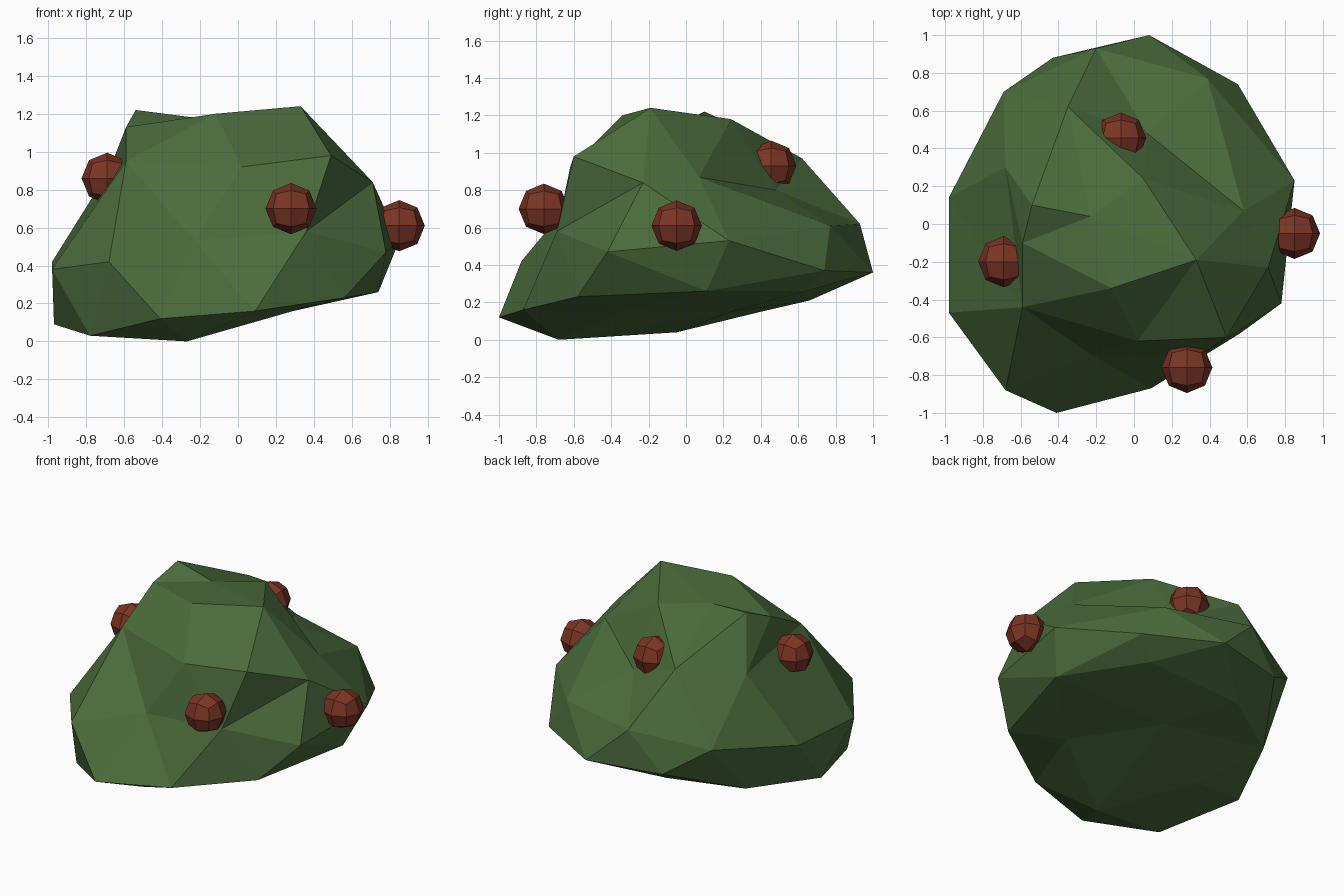
import bpy, bmesh
from mathutils import Vector

if "Cube" in bpy.data.objects:
    bpy.data.objects.remove(bpy.data.objects["Cube"])


def material(name, rgb):
    m = bpy.data.materials.new(name)
    m.diffuse_color = (*rgb, 1)
    m.use_nodes = True
    m.node_tree.nodes["Principled BSDF"].inputs["Base Color"].default_value = m.diffuse_color
    return m


def finish(name, bm, mat):
    bmesh.ops.recalc_face_normals(bm, faces=bm.faces)
    mesh = bpy.data.meshes.new(name)
    bm.to_mesh(mesh)
    bm.free()
    mesh.materials.append(mat)
    ob = bpy.data.objects.new(name, mesh)
    bpy.context.collection.objects.link(ob)
    return ob


leaf = material("leaf_green", (0.07, 0.15, 0.045))
red = material("berry_red", (0.2, 0.035, 0.018))

# Bush: control points in tiers, from the underside to the crown
underside = [(-.27, -.68, 0), (-.78, -.68, .03), (-.57, -.05, .04), (-.97, -.12, .09),
             (-.05, .24, .15), (.29, -.33, .16), (-.74, .40, .15), (-.31, .66, .21),
             (.74, .11, .26), (.40, .64, .26)]
skirt = [(-.41, -1, .12), (.09, -.87, .16), (.56, -.58, .23), (.78, -.42, .47),
         (.85, .23, .53), (.55, .74, .37), (.08, 1, .36), (-.43, .88, .35),
         (-.69, .70, .52), (-.98, .14, .42), (-.98, -.47, .38), (-.68, -.88, .42)]
shoulder = [(-.23, -.69, .53), (.36, -.69, .58), (.71, -.23, .84), (.58, .07, .87),
            (.39, .77, .61), (.07, .48, .80), (-.20, .93, .62), (-.35, .62, .97),
            (-.68, .30, .90), (-.59, -.44, .95), (.02, -.62, .92), (.49, -.60, .98)]
crown = [(-.59, -.10, 1.13), (-.54, .10, 1.22), (-.12, -.34, 1.20),
         (.33, -.19, 1.24), (.05, .24, 1.18), (-.23, .04, 1.18)]

# Wrap the points on a sphere for the facets, then move them to their places
points = [Vector(p) for p in underside + skirt + shoulder + crown]
centre = Vector((-.05, -.03, .55))
bm = bmesh.new()
verts = []
for p in points:
    d = p - centre
    d.z /= .62
    verts.append(bm.verts.new(d.normalized()))
bmesh.ops.convex_hull(bm, input=verts)
for v, p in zip(verts, points):
    v.co = p
finish("bush", bm, leaf)

# Berries: rounded cubes half sunk into the leaves
berries = {"front_berry": (.28, -.76, .70), "right_berry": (.85, -.05, .61),
           "back_berry": (-.07, .455, .93), "left_berry": (-.69, -.20, .86)}
for name, pos in berries.items():
    bm = bmesh.new()
    bmesh.ops.create_cube(bm, size=2)
    bmesh.ops.subdivide_edges(bm, edges=bm.edges[:], cuts=1, use_grid_fill=True)
    for v in bm.verts:
        v.co = v.co.normalized() * .135
    finish(name, bm, red).location = pos
